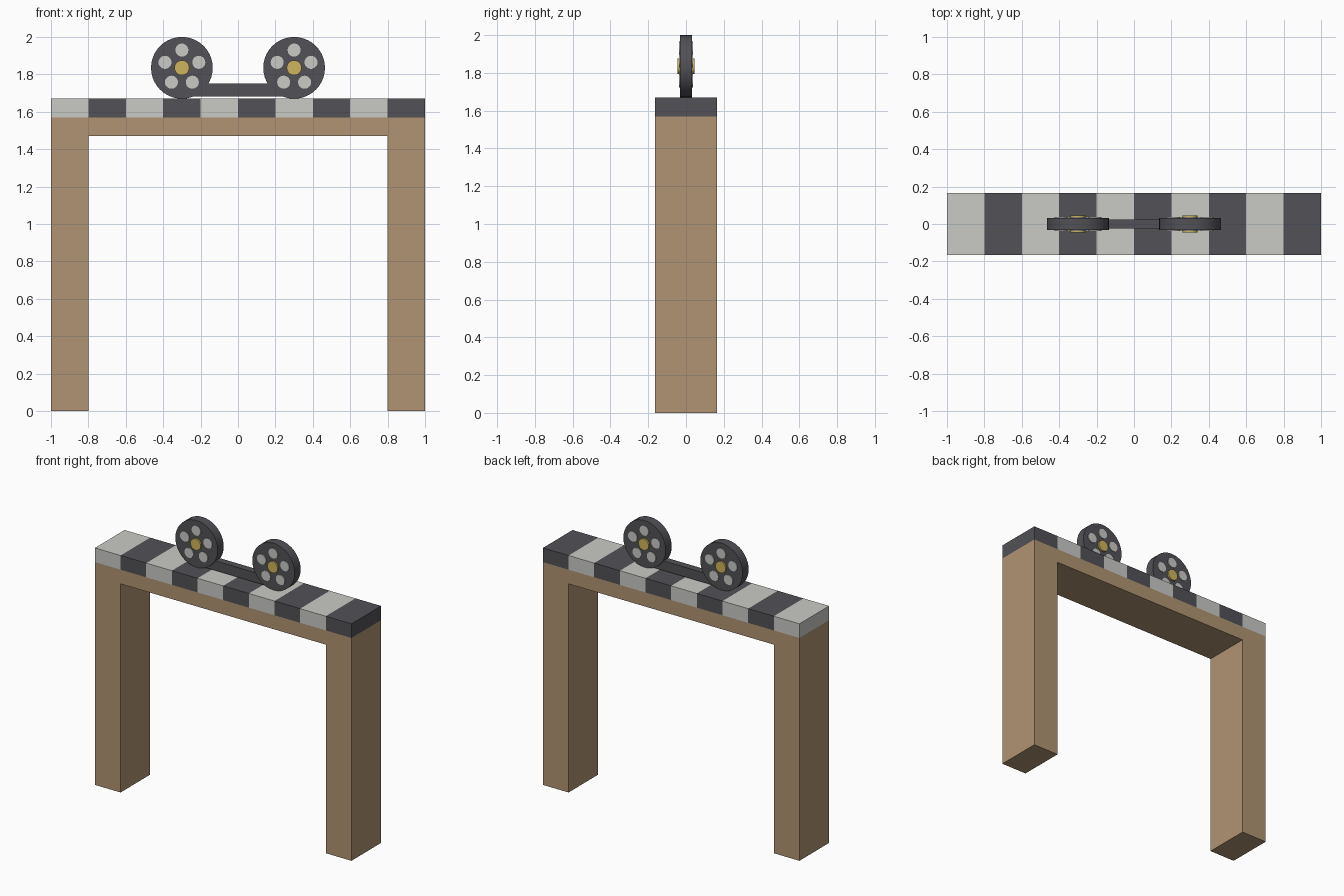
import bpy, bmesh, math
from mathutils import Matrix

if "Cube" in bpy.data.objects:
    bpy.data.objects.remove(bpy.data.objects["Cube"])


def material(name, rgb):
    lin = [((c / 255 + 0.055) / 1.055) ** 2.4 for c in rgb]
    m = bpy.data.materials.new(name)
    m.diffuse_color = (*lin, 1)
    m.use_nodes = True
    m.node_tree.nodes["Principled BSDF"].inputs["Base Color"].default_value = m.diffuse_color
    return m


WOOD = material("tan wood", (176, 148, 115))
DARK = material("charcoal", (82, 81, 86))
LIGHT = material("pale grey", (202, 203, 198))
GOLD = material("brass", (206, 181, 92))


def finish(bm, name, mats):
    me = bpy.data.meshes.new(name)
    bmesh.ops.recalc_face_normals(bm, faces=bm.faces)
    bm.to_mesh(me)
    bm.free()
    for m in mats:
        me.materials.append(m)
    ob = bpy.data.objects.new(name, me)
    bpy.context.collection.objects.link(ob)
    return ob


def extrude_profile(name, pts, half, mats):
    """Extrude an x-z outline symmetrically along y."""
    bm = bmesh.new()
    f = bm.faces.new([bm.verts.new((x, -half, z)) for x, z in pts])
    new = bmesh.ops.extrude_face_region(bm, geom=[f])["geom"]
    bmesh.ops.translate(bm, vec=(0, 2 * half, 0),
                        verts=[v for v in new if isinstance(v, bmesh.types.BMVert)])
    return finish(bm, name, mats)


def disc(name, x, z, radius, half, mat, sides):
    """Cylinder lying along y."""
    bm = bmesh.new()
    bmesh.ops.create_cone(bm, cap_ends=True, segments=sides, radius1=radius,
                          radius2=radius, depth=2 * half,
                          matrix=Matrix.Translation((x, 0, z)) @ Matrix.Rotation(math.pi / 2, 4, 'X'))
    ob = finish(bm, name, [mat])
    ob.data.shade_smooth()
    ob.data.set_sharp_from_angle(angle=math.radians(35))
    return ob


# Wooden archway frame
extrude_profile("arch_frame", [(-1, 0), (-0.8, 0), (-0.8, 1.47), (0.8, 1.47),
                               (0.8, 0), (1, 0), (1, 1.57), (-1, 1.57)], 0.165, [WOOD])

# Striped clapper bar: one box cut every 0.2, coloured by position
bar = extrude_profile("striped_bar", [(-1, 1.57), (1, 1.57), (1, 1.67), (-1, 1.67)],
                      0.165, [LIGHT, DARK])
bm = bmesh.new()
bm.from_mesh(bar.data)
for i in range(1, 10):
    bmesh.ops.bisect_plane(bm, geom=bm.verts[:] + bm.edges[:] + bm.faces[:],
                           plane_co=(-1 + 0.2 * i, 0, 0), plane_no=(1, 0, 0))
for f in bm.faces:
    x = min(max(f.calc_center_median().x, -0.99), 0.99)
    f.material_index = int((x + 1) / 0.2) % 2
bm.to_mesh(bar.data)
bm.free()

# Film strip joining the reels
extrude_profile("film_strip", [(-0.3, 1.682), (0.3, 1.682), (0.3, 1.75), (-0.3, 1.75)],
                0.025, [DARK])

# Two film reels with window spots and brass hubs
CZ = 1.835
for side, cx in (("left", -0.3), ("right", 0.3)):
    disc(side + "_reel", cx, CZ, 0.165, 0.033, DARK, 40)
    disc(side + "_hub", cx, CZ, 0.04, 0.045, GOLD, 20)
    for k in range(5):
        a = math.pi / 2 + k * math.tau / 5
        disc(f"{side}_reel_spot_{k + 1}", cx + 0.095 * math.cos(a),
             CZ + 0.095 * math.sin(a), 0.035, 0.038, LIGHT, 20)
